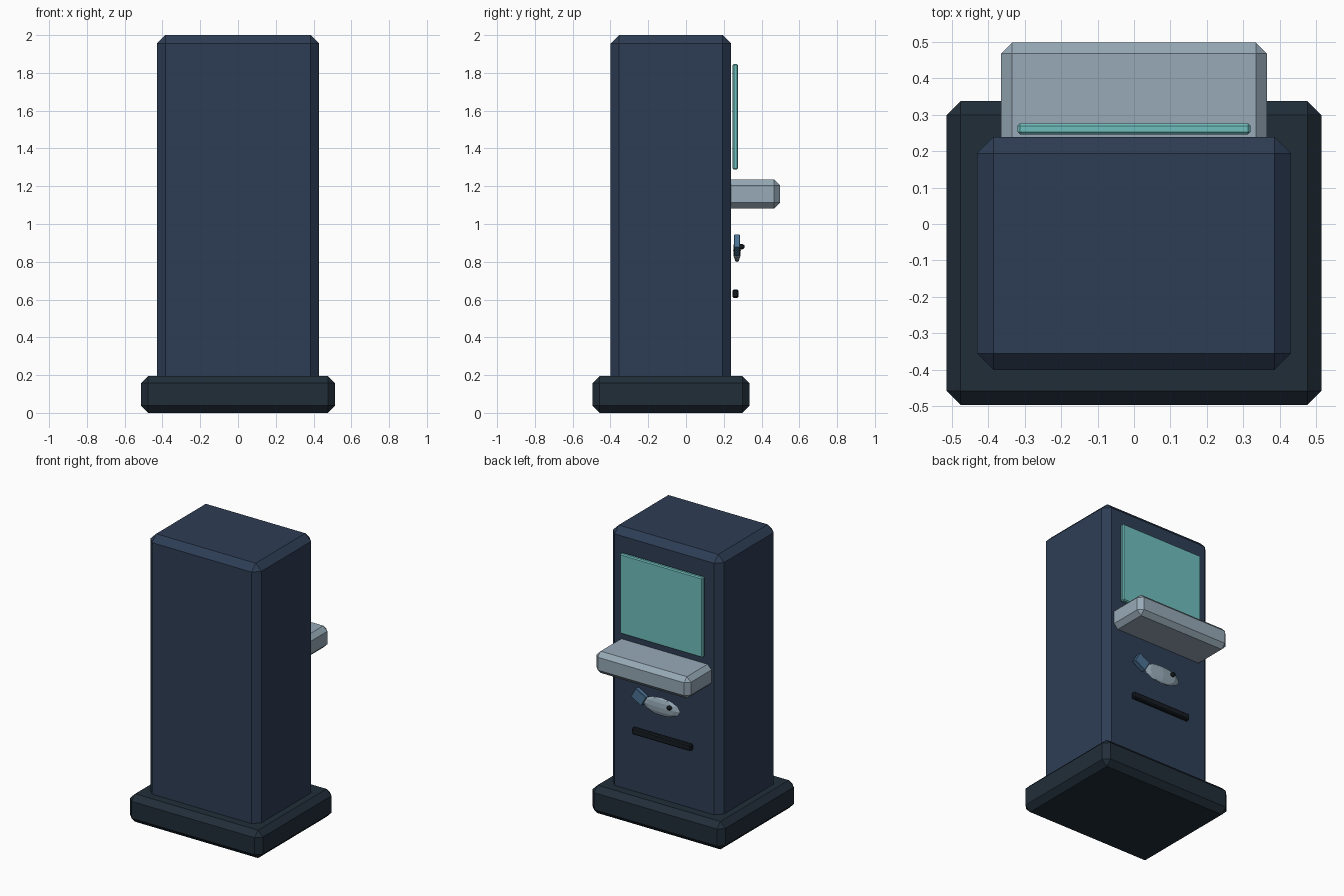
import bpy, bmesh
from math import radians
from mathutils import Matrix

if "Cube" in bpy.data.objects:
    bpy.data.objects.remove(bpy.data.objects["Cube"])


def material(name, rgb):
    m = bpy.data.materials.new(name)
    m.diffuse_color = (*rgb, 1)
    m.use_nodes = True
    m.node_tree.nodes["Principled BSDF"].inputs["Base Color"].default_value = m.diffuse_color
    return m


NAVY = material("navy", (0.027, 0.047, 0.09))
DARK = material("dark", (0.015, 0.027, 0.04))
STEEL = material("steel", (0.31, 0.40, 0.47))
TEAL = material("teal", (0.16, 0.52, 0.51))
BLUE = material("blue", (0.07, 0.17, 0.30))
BLACK = material("black", (0.008, 0.012, 0.016))


def finish(name, bm, mat):
    me = bpy.data.meshes.new(name)
    bm.to_mesh(me)
    bm.free()
    me.materials.append(mat)
    ob = bpy.data.objects.new(name, me)
    bpy.context.collection.objects.link(ob)
    return ob


def box(name, x, y, z, bevel, mat, tilt=0):
    """Chamfered box from (min, max) ranges, tilted about y in degrees."""
    size = [r[1] - r[0] for r in (x, y, z)]
    mid = [(r[0] + r[1]) / 2 for r in (x, y, z)]
    bm = bmesh.new()
    bmesh.ops.create_cube(bm, size=1, matrix=Matrix.Diagonal((*size, 1)))
    bmesh.ops.bevel(bm, geom=bm.edges[:], offset=bevel, segments=1,
                    profile=0.5, affect='EDGES')
    ob = finish(name, bm, mat)
    ob.location = mid
    ob.rotation_euler.y = radians(tilt)
    return ob


def ball(name, centre, radii, segs, rings, mat):
    bm = bmesh.new()
    bmesh.ops.create_uvsphere(bm, u_segments=segs, v_segments=rings, radius=1,
                              matrix=Matrix.Diagonal((*radii, 1)))
    ob = finish(name, bm, mat)
    ob.location = centre
    return ob


# Plinth and cabinet
box("base_plinth", (-0.514, 0.514), (-0.496, 0.337), (0, 0.195), 0.038, DARK)
box("cabinet", (-0.43, 0.43), (-0.40, 0.239), (0.12, 2.0), 0.045, NAVY)

# Screen, shelf and slot on the back side
box("screen", (-0.32, 0.32), (0.246, 0.276), (1.288, 1.848), 0.007, TEAL)
box("shelf", (-0.365, 0.365), (0.14, 0.498), (1.083, 1.235), 0.031, STEEL)
box("slot", (-0.23, 0.23), (0.246, 0.278), (0.609, 0.654), 0.007, BLACK)

# Fish emblem: faceted body, tilted tail, eye
ball("fish_body", (0, 0.27, 0.86), (0.145, 0.02, 0.063), 8, 6, STEEL)
box("fish_tail", (0.122, 0.215), (0.254, 0.286), (0.848, 0.928), 0.003, BLUE,
    tilt=-30)
ball("fish_eye", (-0.076, 0.293, 0.88), (0.017, 0.018, 0.015), 10, 6, BLACK)
